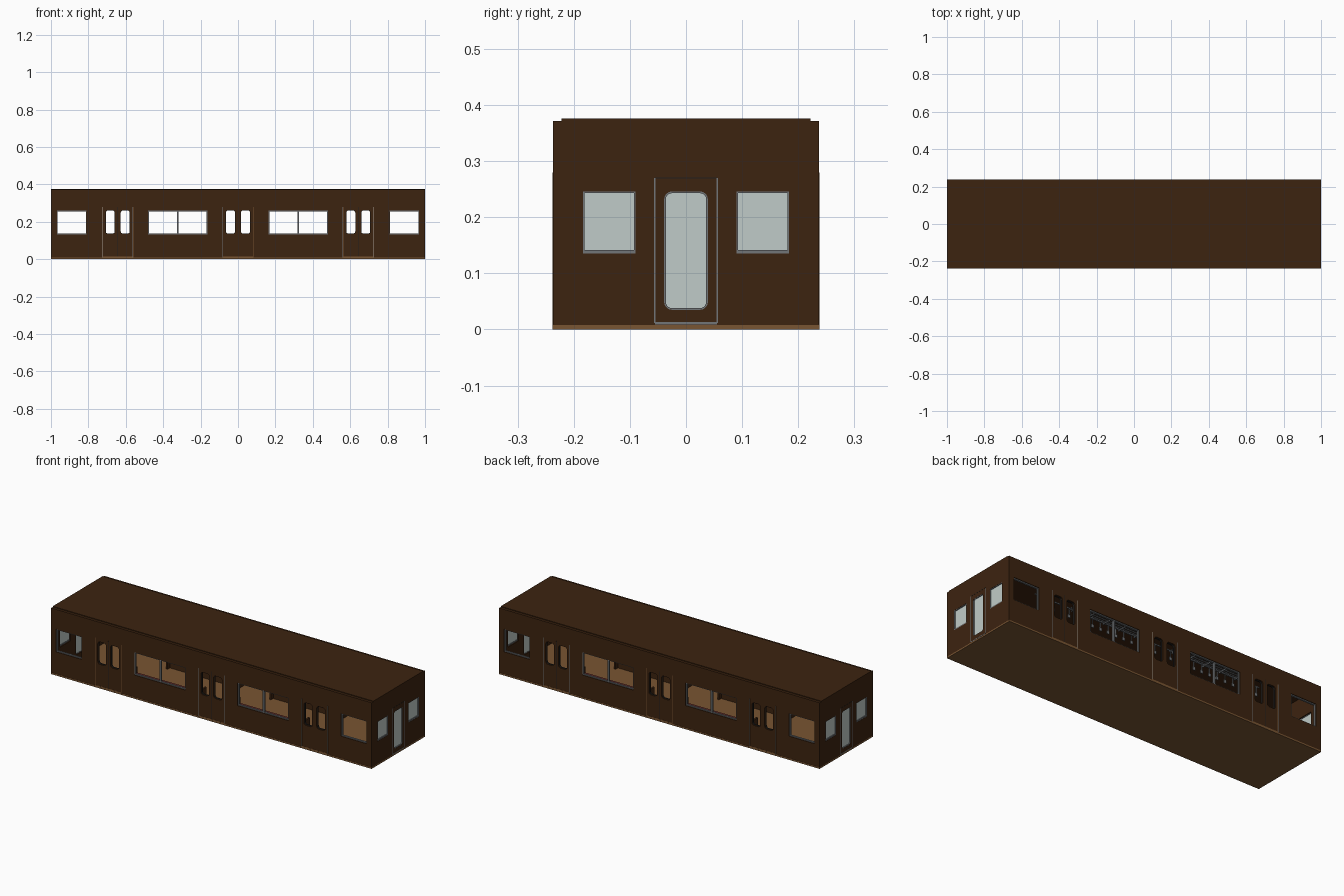
import bpy, bmesh, math
from mathutils import Vector

if "Cube" in bpy.data.objects:
    bpy.data.objects.remove(bpy.data.objects["Cube"])


def material(name, rgb):
    m = bpy.data.materials.new(name)
    m.diffuse_color = (*rgb, 1)
    m.use_nodes = True
    m.node_tree.nodes["Principled BSDF"].inputs["Base Color"].default_value = m.diffuse_color
    return m


BROWN = material("dark brown paint", (0.046, 0.017, 0.005))
TAN = material("tan floor", (0.19, 0.09, 0.032))
GREY = material("grey metal", (0.17, 0.18, 0.19))
GLASS = material("pale glass", (0.53, 0.60, 0.58))
RED = material("dark red fabric", (0.13, 0.025, 0.022))
BLACK = material("black rubber", (0.015, 0.014, 0.013))


def finish(bm, name, mat):
    bmesh.ops.recalc_face_normals(bm, faces=bm.faces)
    me = bpy.data.meshes.new(name)
    bm.to_mesh(me)
    bm.free()
    me.materials.append(mat)
    ob = bpy.data.objects.new(name, me)
    bpy.context.collection.objects.link(ob)
    return ob


def add_box(bm, x0, x1, y0, y1, z0, z1):
    vs = bmesh.ops.create_cube(bm, size=1)["verts"]
    for v in vs:
        v.co = Vector(((x0 + x1) / 2 + v.co.x * (x1 - x0),
                       (y0 + y1) / 2 + v.co.y * (y1 - y0),
                       (z0 + z1) / 2 + v.co.z * (z1 - z0)))


def boxes(name, mat, items):
    bm = bmesh.new()
    for it in items:
        add_box(bm, *it)
    return finish(bm, name, mat)


def outline(a0, a1, z0, z1, r):
    """Rounded rectangle as (a, z) points; r = 0 gives sharp corners."""
    if r <= 0:
        return [(a1, z1), (a0, z1), (a0, z0), (a1, z0)]
    pts = []
    for k, (a, z) in enumerate([(a1 - r, z1 - r), (a0 + r, z1 - r), (a0 + r, z0 + r), (a1 - r, z0 + r)]):
        for i in range(6):
            t = math.radians(90 * k + 18 * i)
            pts.append((a + r * math.cos(t), z + r * math.sin(t)))
    return pts


def put(axis, a, d, z):
    return (a, d, z) if axis == "side" else (d, a, z)


def add_prism(bm, axis, win, d0, d1):
    pts = outline(*win)
    lo, hi = [[bm.verts.new(put(axis, a, d, z)) for a, z in pts] for d in (d0, d1)]
    bm.faces.new(lo)
    bm.faces.new(hi)
    for i in range(len(pts)):
        j = (i + 1) % len(pts)
        bm.faces.new((lo[i], lo[j], hi[j], hi[i]))


def add_ring(bm, axis, win, t, d0, d1):
    a0, a1, z0, z1, r = win
    inner = (a0 + t, a1 - t, z0 + t, z1 - t, r - t if r else 0)
    loops = [[bm.verts.new(put(axis, a, d, z)) for a, z in outline(*w)]
             for w, d in ((win, d0), (win, d1), (inner, d1), (inner, d0))]
    n = len(loops[0])
    for k in range(4):
        p, q = loops[k], loops[(k + 1) % 4]
        for i in range(n):
            j = (i + 1) % n
            bm.faces.new((p[i], p[j], q[j], q[i]))


# window layout: (start, end, bottom, top, corner radius)
L, W, T = 1.0, 0.237, 0.018
DOORS = (-0.643, 0.0, 0.643)
WIDE = (-0.322, 0.322)
door_wins = [(c + s * 0.04 - 0.026, c + s * 0.04 + 0.026, 0.135, 0.262, 0.013)
             for c in DOORS for s in (-1, 1)]
side_wins = [(c - 0.159, c + 0.159, 0.133, 0.261, 0) for c in WIDE]
side_wins += [(c - 0.08, c + 0.08, 0.133, 0.261, 0) for c in (-0.889, 0.889)]
end_wins = [(c - 0.047, c + 0.047, 0.135, 0.246, 0) for c in (-0.137, 0.137)]
end_door = (-0.039, 0.039, 0.035, 0.246, 0.014)

# hollow car body with window openings
body = boxes("car_body", BROWN, [(-L, L, -W, W, 0.008, 0.372)])
cuts = []
cuts.append(boxes("cavity_cutter", BROWN, [(-L + T, L - T, -W + T, W - T, -0.02, 0.358)]))
bm = bmesh.new()
for w in door_wins + side_wins:
    add_prism(bm, "side", w, -0.4, 0.4)
cuts.append(finish(bm, "side_window_cutter", BROWN))
bm = bmesh.new()
for w in end_wins + [end_door]:
    add_prism(bm, "end", w, -1.2, 1.2)
cuts.append(finish(bm, "end_window_cutter", BROWN))
for c in cuts:
    c.hide_render = True
    mod = body.modifiers.new(c.name, "BOOLEAN")
    mod.operation, mod.solver, mod.object = "DIFFERENCE", "EXACT", c
dg = bpy.context.evaluated_depsgraph_get()
me = bpy.data.meshes.new_from_object(body.evaluated_get(dg))
body.modifiers.clear()
body.data = me
for c in cuts:
    bpy.data.objects.remove(c)

# roof step and floor
boxes("roof_panel", BROWN, [(-L, L, -0.222, 0.222, 0.370, 0.376)])
boxes("floor", TAN, [(-L, L, -W - 0.001, W + 0.001, 0, 0.0085)])

# side window frames, mullions and dark rubber seals
bm = bmesh.new()
seal = bmesh.new()
for s in (-1, 1):
    for w in side_wins:
        add_ring(bm, "side", w, 0.005, s * (W - 0.014), s * (W - 0.004))
    for w in door_wins:
        add_ring(seal, "side", w, 0.002, s * (W - 0.014), s * (W - 0.006))
    for c in WIDE:
        y = sorted((s * (W - 0.015), s * (W - 0.003)))
        add_box(bm, c - 0.004, c + 0.004, *y, 0.134, 0.26)
finish(bm, "side_window_frames", GREY)
finish(seal, "door_window_seals", BLACK)

# end windows and end doors
bm = bmesh.new()
glass = bmesh.new()
for s in (-1, 1):
    for w in end_wins + [end_door]:
        add_ring(bm, "end", w, 0.003, s * (L - 0.012), s * (L - 0.001))
        add_prism(glass, "end", w, s * (L - 0.010), s * (L - 0.006))
    for c in (-0.137, 0.137):
        x = sorted((s * (L - 0.012), s * (L - 0.002)))
        add_box(bm, *x, c - 0.046, c + 0.046, 0.136, 0.142)
    x = sorted((s * (L - 0.005), s * (L + 0.0008)))
    add_box(bm, *x, -0.055, 0.055, 0.009, 0.013)
    for e in (-0.0555, 0.0555):
        add_box(bm, *x, e - 0.0012, e + 0.0012, 0.012, 0.27)
finish(bm, "end_frames", GREY)
finish(glass, "end_glass", GLASS)
boxes("end_door_header", BLACK, [(s * L - 0.0007, s * L + 0.0007, -0.055, 0.055, 0.269, 0.271)
                                 for s in (-1, 1)])

# side door trims: grey and tan jamb lines, sill, centre joint
grey, tan, dark = [], [], []
for s in (-1, 1):
    y = sorted((s * (W - 0.004), s * (W + 0.0008)))
    for c in DOORS:
        for e in (-0.081, 0.081):
            grey.append((c + e - 0.002, c + e, *y, 0.009, 0.28))
            tan.append((c + e, c + e + 0.002, *y, 0.009, 0.28))
        tan.append((c - 0.081, c + 0.081, *y, 0.008, 0.013))
        dark.append((c - 0.001, c + 0.001, s * W - 0.0005, s * W + 0.0005, 0.013, 0.28))
boxes("door_jamb_trim", GREY, grey)
boxes("door_sill_trim", TAN, tan)
boxes("door_joint", BLACK, dark)

# long bench seats under the wide windows, with end partitions
seat, back, panel = [], [], []
for s in (-1, 1):
    for c in WIDE:
        seat.append((c - 0.21, c + 0.21, *sorted((s * 0.135, s * 0.215)), 0.05, 0.075))
        back.append((c - 0.21, c + 0.21, *sorted((s * 0.198, s * 0.217)), 0.075, 0.13))
        panel.append((c - 0.21, c + 0.21, *sorted((s * 0.155, s * 0.215)), 0.009, 0.05))
        for e in (-0.216, 0.216):
            panel.append((c + e - 0.005, c + e + 0.005, *sorted((s * 0.135, s * 0.218)), 0.009, 0.128))
boxes("seat_cushions", RED, seat)
boxes("seat_backs", RED, back)
boxes("seat_bases", BROWN, panel)

# luggage racks and hanging hand straps above window height
rack, strap = [], []
for s in (-1, 1):
    for c in WIDE:
        for k in range(5):
            y = s * (0.150 + 0.015 * k)
            rack.append((c - 0.22, c + 0.22, y - 0.003, y + 0.003, 0.276, 0.281))
        for k in range(5):
            x = c - 0.2 + 0.1 * k
            rack.append((x - 0.003, x + 0.003, *sorted((s * 0.145, s * 0.219)), 0.270, 0.276))
    rack.append((-0.72, 0.72, s * 0.1 - 0.003, s * 0.1 + 0.003, 0.317, 0.323))
    for k in range(29):
        x = -0.7 + 0.05 * k
        strap.append((x - 0.002, x + 0.002, s * 0.1 - 0.003, s * 0.1 + 0.003, 0.283, 0.318))
        strap.append((x - 0.008, x + 0.008, s * 0.1 - 0.002, s * 0.1 + 0.002, 0.266, 0.283))
boxes("luggage_racks", GREY, rack)
boxes("hand_straps", GREY, strap)
